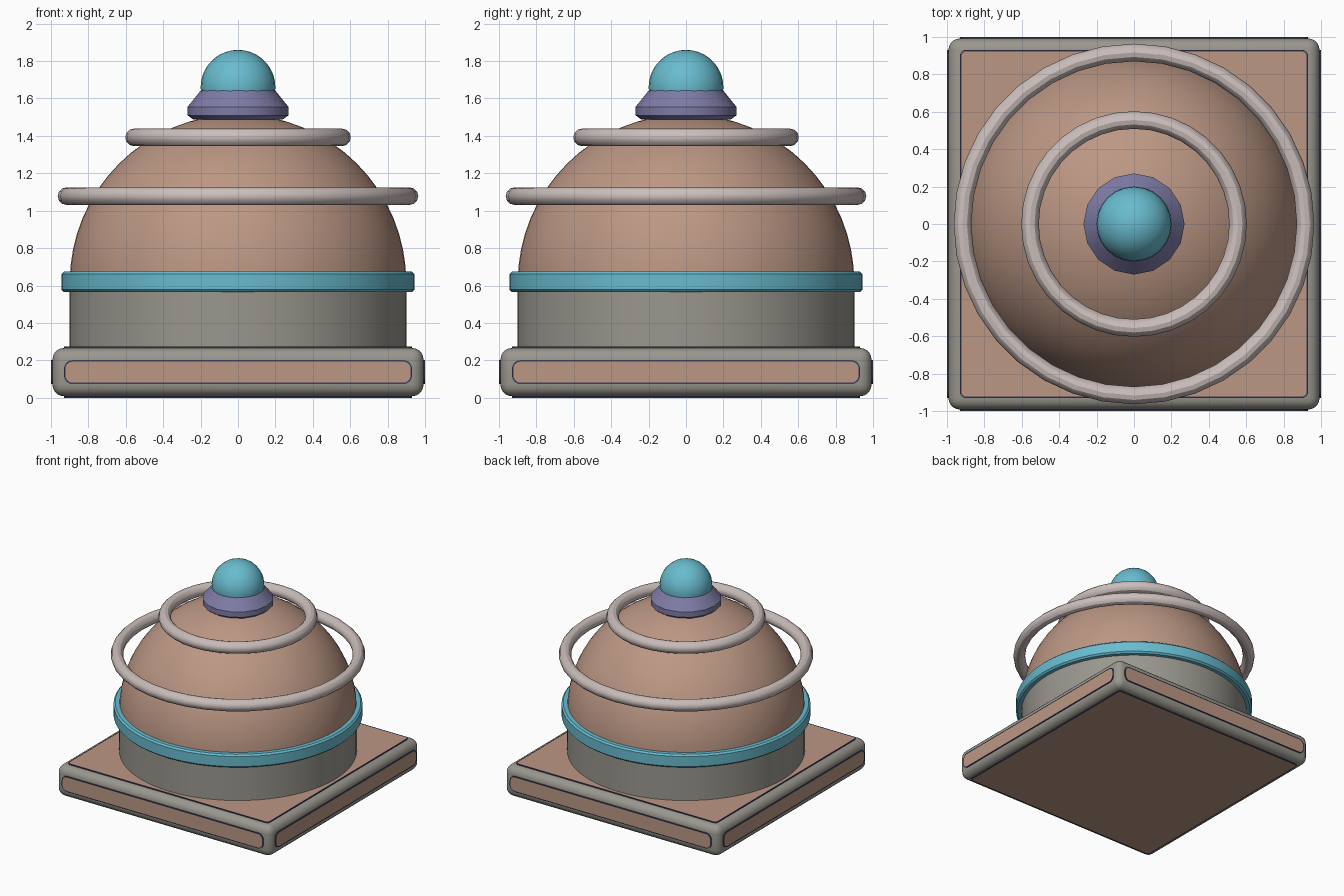
import bpy, bmesh, math
from mathutils import Matrix, Vector

if "Cube" in bpy.data.objects:
    bpy.data.objects.remove(bpy.data.objects["Cube"])


def material(name, rgb):
    m = bpy.data.materials.new(name)
    m.diffuse_color = (*rgb, 1)
    m.use_nodes = True
    m.node_tree.nodes["Principled BSDF"].inputs["Base Color"].default_value = m.diffuse_color
    return m


clay = material("clay", (0.50, 0.31, 0.23))
grey = material("warm grey", (0.32, 0.31, 0.27))
teal = material("teal", (0.14, 0.50, 0.62))
pale = material("pale grey", (0.60, 0.52, 0.50))
purple = material("purple", (0.21, 0.20, 0.38))
navy = material("navy", (0.05, 0.05, 0.11))


def finish(name, bm, *mats):
    bmesh.ops.recalc_face_normals(bm, faces=bm.faces)
    me = bpy.data.meshes.new(name)
    bm.to_mesh(me)
    bm.free()
    ob = bpy.data.objects.new(name, me)
    bpy.context.collection.objects.link(ob)
    for m in mats:
        me.materials.append(m)
    bpy.ops.object.select_all(action='DESELECT')
    ob.select_set(True)
    bpy.context.view_layer.objects.active = ob
    bpy.ops.object.shade_smooth_by_angle(angle=math.radians(30))
    return ob


def lathe(name, profile, segments, mat):
    """Spin (radius, z) points around the z axis."""
    bm = bmesh.new()
    vs = [bm.verts.new((r, 0, z)) for r, z in profile]
    es = [bm.edges.new(p) for p in zip(vs, vs[1:])]
    bmesh.ops.spin(bm, geom=vs + es, cent=(0, 0, 0), axis=(0, 0, 1),
                   angle=2 * math.pi, steps=segments, use_duplicate=False)
    bmesh.ops.remove_doubles(bm, verts=bm.verts, dist=1e-4)
    return finish(name, bm, mat)


def arc(radius, centre, start, end, n):
    """Sphere profile between two elevations in degrees."""
    angles = [math.radians(start + (end - start) * i / n) for i in range(n + 1)]
    return [(max(0, radius * math.cos(a)), centre + radius * math.sin(a)) for a in angles]


def torus(name, major, minor, z, segments=36, sides=12):
    pts = [(major + minor * math.cos(2 * math.pi * i / sides),
            z + minor * math.sin(2 * math.pi * i / sides)) for i in range(sides + 1)]
    return lathe(name, pts, segments, pale)


def panel(name, half_w, half_h, radius, matrix):
    """Thin rounded plate with a dark rim and a clay centre."""
    bm = bmesh.new()
    vs = []
    for q, (sx, sy) in enumerate([(1, 1), (-1, 1), (-1, -1), (1, -1)]):
        for i in range(7):
            a = math.radians(90 * q + 15 * i)
            vs.append(bm.verts.new((sx * (half_w - radius) + radius * math.cos(a),
                                    sy * (half_h - radius) + radius * math.sin(a), 0)))
    face = bm.faces.new(vs)
    ext = bmesh.ops.extrude_face_region(bm, geom=[face])
    top = [g for g in ext["geom"] if isinstance(g, bmesh.types.BMFace)][0]
    bmesh.ops.translate(bm, verts=top.verts, vec=(0, 0, 0.009))
    bmesh.ops.inset_region(bm, faces=[top], thickness=0.008)
    for f in bm.faces:
        f.material_index = 1
    top.material_index = 0
    bmesh.ops.transform(bm, matrix=matrix, verts=bm.verts)
    return finish(name, bm, clay, navy)


# Rounded square base
bm = bmesh.new()
bmesh.ops.create_cube(bm, size=1, matrix=Matrix.Translation((0, 0, 0.137))
                      @ Matrix.Diagonal((1.984, 1.984, 0.258, 1)))
bmesh.ops.bevel(bm, geom=bm.edges[:], offset=0.062, segments=5, profile=0.5, affect='EDGES')
finish("base", bm, grey)

# Panels on the four sides, the top and the underside of the base
for i, side in enumerate(["front", "right", "back", "left"]):
    m = (Matrix.Rotation(math.pi / 2 * i, 4, 'Z') @ Matrix.Translation((0, -0.991, 0.137))
         @ Matrix.Rotation(math.pi / 2, 4, 'X'))
    panel(side + "_panel", 0.93, 0.064, 0.045, m)
panel("top_panel", 0.93, 0.93, 0.03, Matrix.Translation((0, 0, 0.265)))
panel("bottom_panel", 0.93, 0.93, 0.03,
      Matrix.Translation((0, 0, 0.009)) @ Matrix.Rotation(math.pi, 4, 'X'))

# Drum, band and dome
lathe("drum", [(0, 0.26), (0.9, 0.26), (0.9, 0.60), (0, 0.60)], 64, grey)
lathe("band", [(0, 0.565), (0.93, 0.565), (0.943, 0.578), (0.943, 0.662),
               (0.93, 0.675), (0, 0.675)], 64, teal)
lathe("dome", arc(0.9, 0.615, 0, 90, 16), 64, clay)

# Floating rings
torus("lower_ring", 0.917, 0.047, 1.078)
torus("upper_ring", 0.556, 0.047, 1.392)

# Collar and ball finial
lathe("collar", [(0, 1.488), (0.24, 1.488), (0.27, 1.51), (0.27, 1.555),
                 (0.2, 1.642), (0, 1.642)], 16, purple)
lathe("ball", arc(0.2, 1.66, -30, 90, 12), 24, teal)
